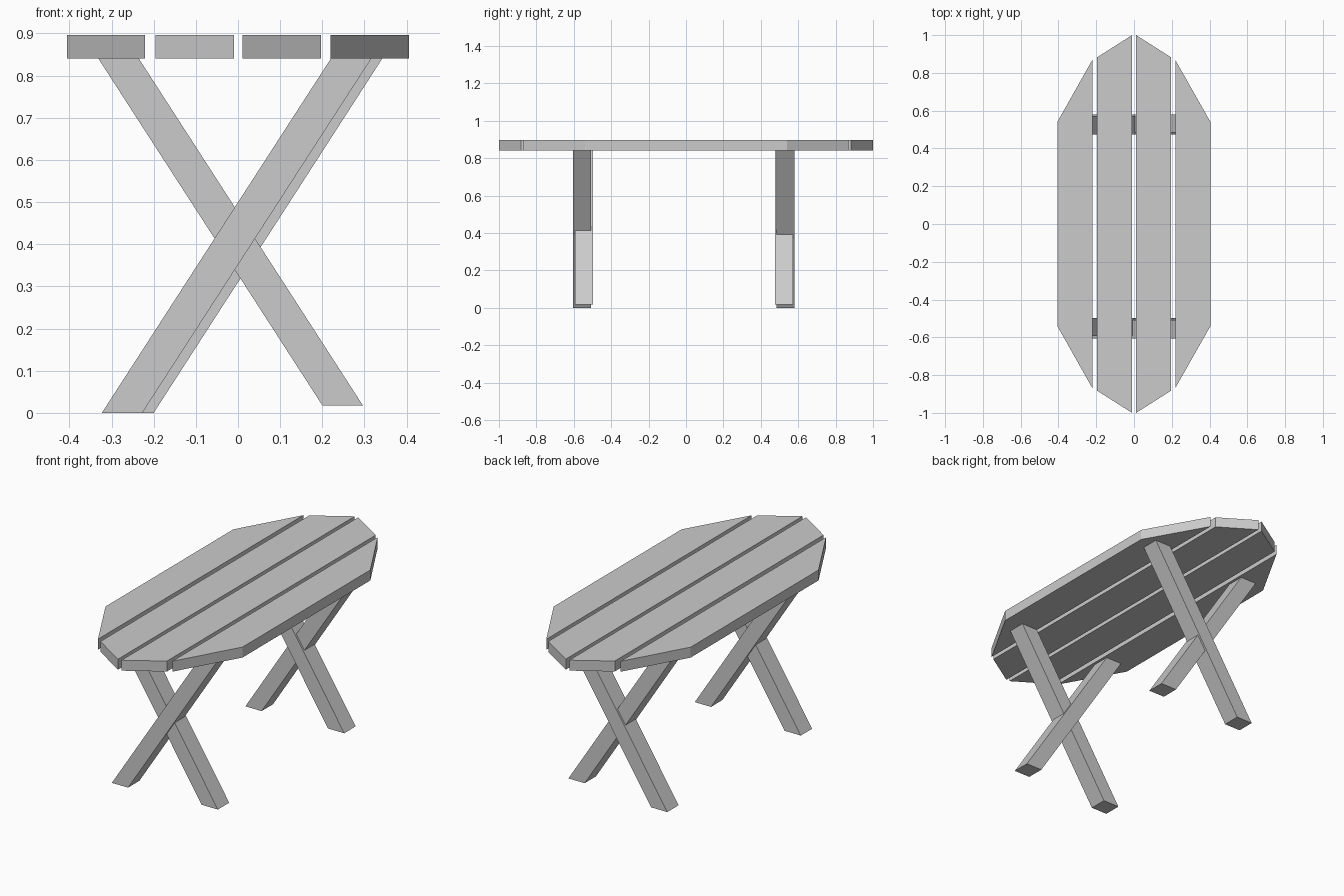
import bpy

if "Cube" in bpy.data.objects:
    bpy.data.objects.remove(bpy.data.objects["Cube"])

TOP, UNDER = 0.896, 0.84   # tabletop heights


def prism(name, profile, offset):
    """Closed solid: a flat profile swept along an offset vector."""
    n = len(profile)
    far = [tuple(a + b for a, b in zip(p, offset)) for p in profile]
    faces = [tuple(range(n))[::-1], tuple(range(n, 2 * n))]
    faces += [(i, (i + 1) % n, n + (i + 1) % n, n + i) for i in range(n)]
    mesh = bpy.data.meshes.new(name)
    mesh.from_pydata(list(profile) + far, [], faces)
    obj = bpy.data.objects.new(name, mesh)
    bpy.context.collection.objects.link(obj)
    return obj


def plank(name, x0, x1, y0, y1):
    """Board with both ends cut from half-length y0 (at x0) to y1 (at x1)."""
    prism(name, [(x0, -y0, UNDER), (x1, -y1, UNDER), (x1, y1, UNDER), (x0, y0, UNDER)],
          (0, 0, TOP - UNDER))


def leg(name, foot_x, foot_z, head_x, y0, width=0.096, depth=0.096):
    """Slanted leg with level ends, given by its left edge."""
    prism(name, [(foot_x, y0, foot_z), (foot_x + width, y0, foot_z),
                 (head_x + width, y0, UNDER), (head_x, y0, UNDER)][::-1],
          (0, depth, 0))
    mesh = bpy.data.objects[name].data
    mesh.flip_normals()
    # normals outward for a sweep along +y
    import bmesh
    bm = bmesh.new()
    bm.from_mesh(mesh)
    bmesh.ops.recalc_face_normals(bm, faces=bm.faces)
    bm.to_mesh(mesh)
    bm.free()


# Tabletop boards, ends clipped to an elongated octagonal outline
plank("outer_plank_left", -0.406, -0.221, 0.54, 0.868)
plank("inner_plank_left", -0.196, -0.010, 0.882, 1.0)
plank("inner_plank_right", 0.011, 0.197, 1.0, 0.882)
plank("outer_plank_right", 0.219, 0.405, 0.868, 0.54)

# Crossed leg pairs: the front and back rising legs are slightly offset
leg("front_rising_leg", -0.323, 0.0, 0.220, -0.605)
leg("front_falling_leg", 0.200, 0.018, -0.331, -0.593)
leg("back_rising_leg", -0.296, 0.0, 0.246, 0.485)
leg("back_falling_leg", 0.200, 0.018, -0.331, 0.475)
